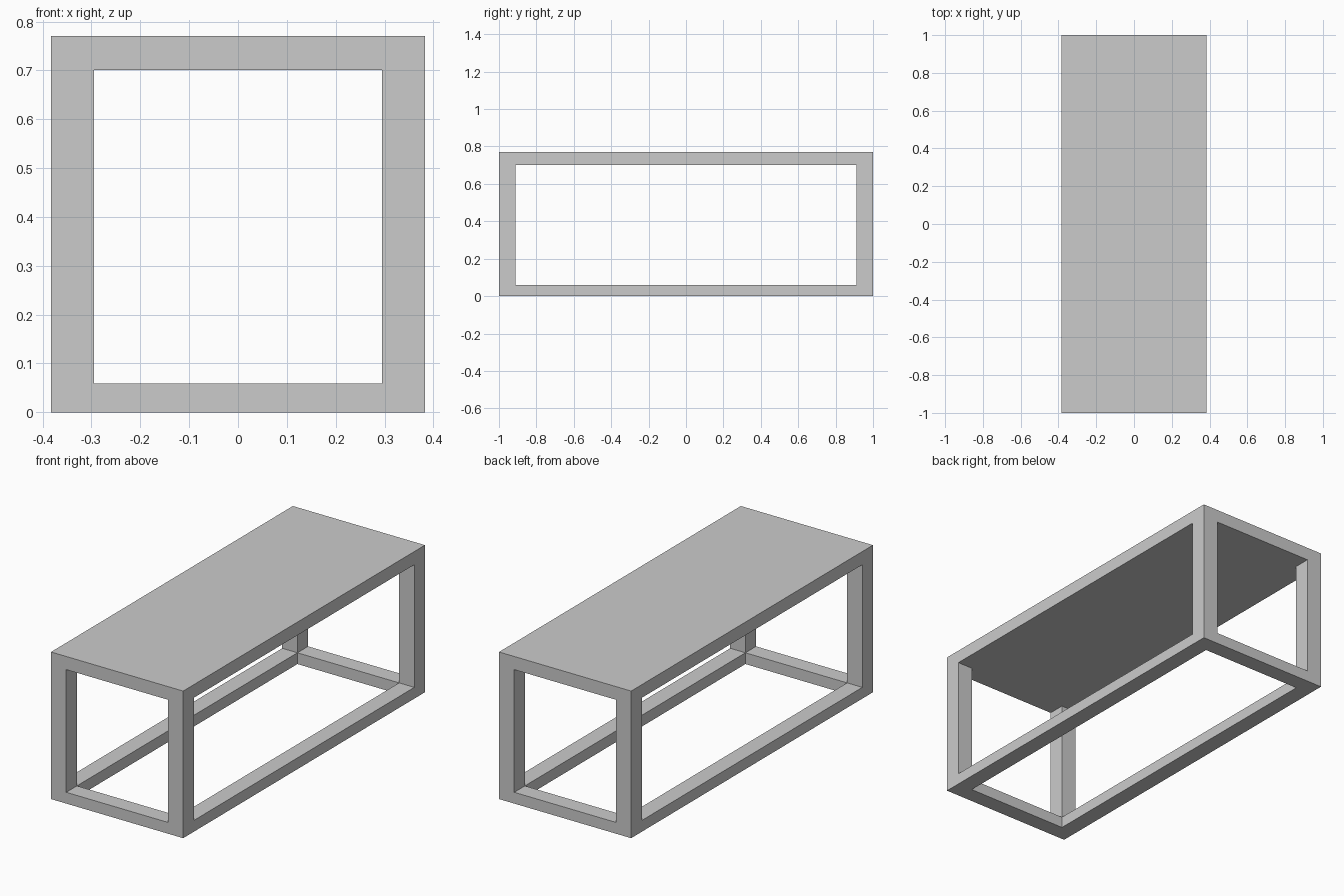
import bpy
import bmesh
from mathutils import Vector

if "Cube" in bpy.data.objects:
    bpy.data.objects.remove(bpy.data.objects["Cube"])

HX, HY, H = 0.3825, 1.0, 0.77    # half width, half length, height
W = 0.088                        # leg and rail width
RAIL_TOP, TOP_UNDER = 0.059, 0.701


def box(name, lo, hi):
    lo, hi = Vector(lo), Vector(hi)
    bm = bmesh.new()
    bmesh.ops.create_cube(bm, size=1)
    bmesh.ops.scale(bm, vec=hi - lo, verts=bm.verts)
    mesh = bpy.data.meshes.new(name)
    bm.to_mesh(mesh)
    bm.free()
    obj = bpy.data.objects.new(name, mesh)
    obj.location = (lo + hi) / 2
    bpy.context.collection.objects.link(obj)
    return obj


def span(side, half):
    """Strip of width W against the outer face on the given side."""
    return sorted((side * half, side * (half - W)))


# Solid slab top
box("table_top", (-HX, -HY, TOP_UNDER), (HX, HY, H))

# Four square corner legs, down to the floor
for sx, xname in ((-1, "left"), (1, "right")):
    x0, x1 = span(sx, HX)
    for sy, yname in ((-1, "front"), (1, "back")):
        y0, y1 = span(sy, HY)
        box(f"{yname}_{xname}_leg", (x0, y0, 0), (x1, y1, TOP_UNDER))
    # Long floor rail between the legs
    box(f"{xname}_rail", (x0, -HY + W, 0), (x1, HY - W, RAIL_TOP))

# Short floor rails at the ends
for sy, yname in ((-1, "front"), (1, "back")):
    y0, y1 = span(sy, HY)
    box(f"{yname}_rail", (-HX + W, y0, 0), (HX - W, y1, RAIL_TOP))
